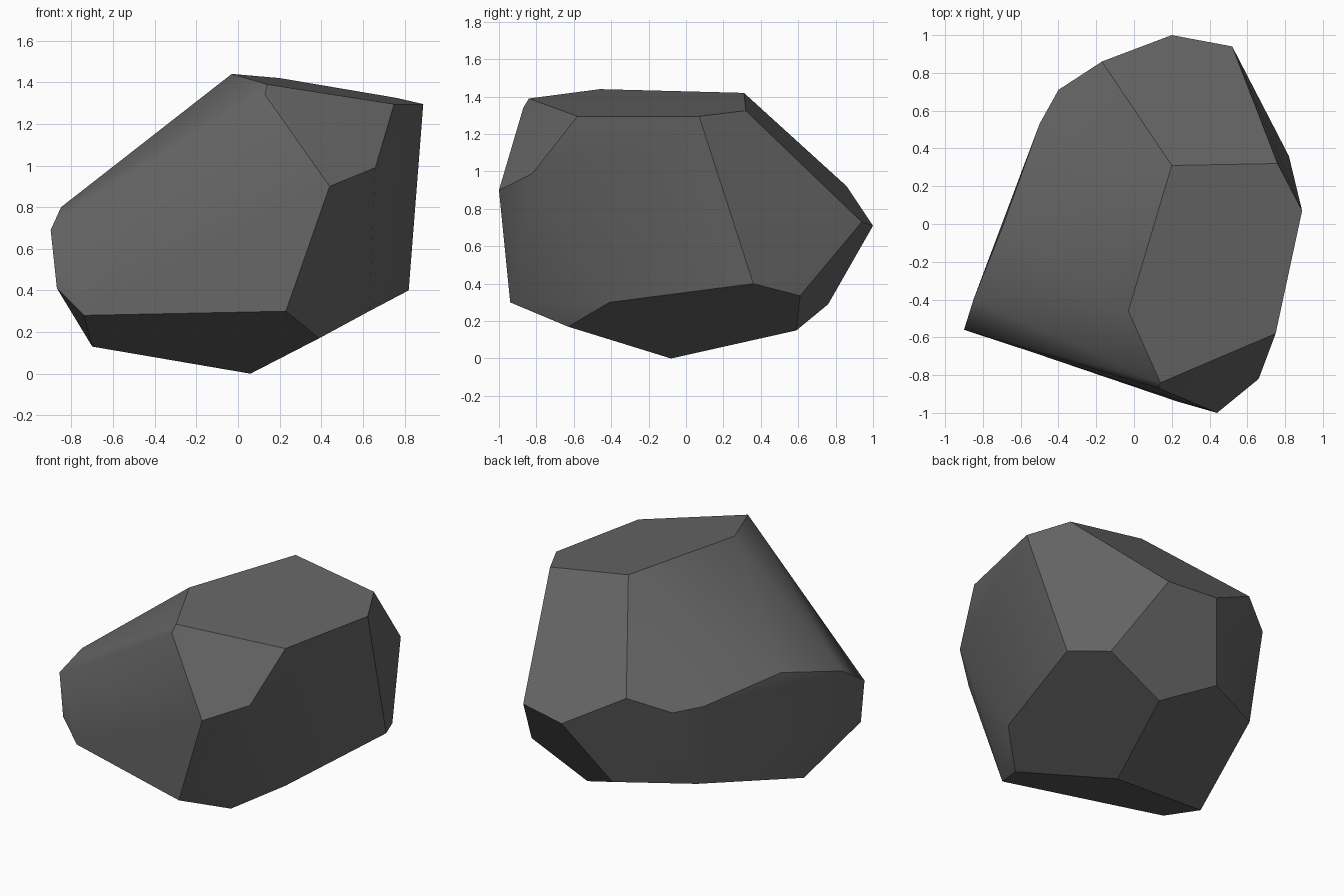
import bpy
import bmesh
import math
from mathutils import Vector

# Remove the default object
default_cube = bpy.data.objects.get("Cube")
if default_cube:
    bpy.data.objects.remove(default_cube, do_unlink=True)


def make_material(name, colour):
    """Create one flat colour for both the viewport and a render."""
    material = bpy.data.materials.new(name)
    material.use_nodes = True
    material.diffuse_color = colour
    shader = material.node_tree.nodes["Principled BSDF"]
    shader.inputs["Base Color"].default_value = colour
    shader.inputs["Roughness"].default_value = 0.9
    return material


def make_boulder(name, corners, material, flatness, sharpness):
    """Wrap the corner points in a convex skin and merge near-flat facets."""
    bm = bmesh.new()
    for corner in corners:
        bm.verts.new(Vector(corner))
    bmesh.ops.convex_hull(bm, input=bm.verts[:])
    loose = [vert for vert in bm.verts if not vert.link_faces]
    bmesh.ops.delete(bm, geom=loose, context="VERTS")
    bmesh.ops.dissolve_limit(bm, angle_limit=math.radians(flatness),
                             verts=bm.verts[:], edges=bm.edges[:])
    bmesh.ops.recalc_face_normals(bm, faces=bm.faces[:])
    mesh = bpy.data.meshes.new(name)
    bm.to_mesh(mesh)
    bm.free()
    mesh.materials.append(material)
    boulder = bpy.data.objects.new(name, mesh)
    bpy.context.collection.objects.link(boulder)

    # Soften shallow facets while the broken edges stay crisp
    bpy.ops.object.select_all(action="DESELECT")
    boulder.select_set(True)
    bpy.context.view_layer.objects.active = boulder
    bpy.ops.object.shade_smooth_by_angle(angle=math.radians(sharpness))
    return boulder


# Broad cleaved front face
front_corners = [
    (-.9, -.56, .69), (-.87, -.565, .41), (-.74, -.61, .28),
    (.23, -.94, .3), (.44, -1, .9), (.13, -.87, 1.34),
]
# Steep cliff on the model's left side, with its chipped shoulder
side_corners = [
    (.66, -.82, .99), (.74, -.58, 1.265), (.75, -.58, 1.295),
    (.89, .07, 1.295), (.82, .36, .4), (.63, -.41, .3), (.39, -.63, .17),
]
# Crown and the slope falling away from it
top_corners = [
    (.14, -.84, 1.39), (-.03, -.46, 1.44), (.2, .31, 1.42),
    (.76, .32, 1.325), (-.69, 0, .9), (-.85, -.4, .8),
]
# Rounded back
back_corners = [
    (.52, .94, .73), (.2, 1, .71), (-.17, .86, .92),
    (-.4, .71, .83), (-.5, .53, .83),
]
# Tapering underside
base_corners = [
    (.06, -.08, 0), (-.7, -.22, .13), (-.45, .53, .31),
    (0, .76, .29), (.3, .59, .15), (.69, .61, .335),
]

stone = make_material("dark grey stone", (.13, .13, .13, 1))
make_boulder("boulder",
             front_corners + side_corners + top_corners + back_corners + base_corners,
             stone, flatness=3, sharpness=35)
